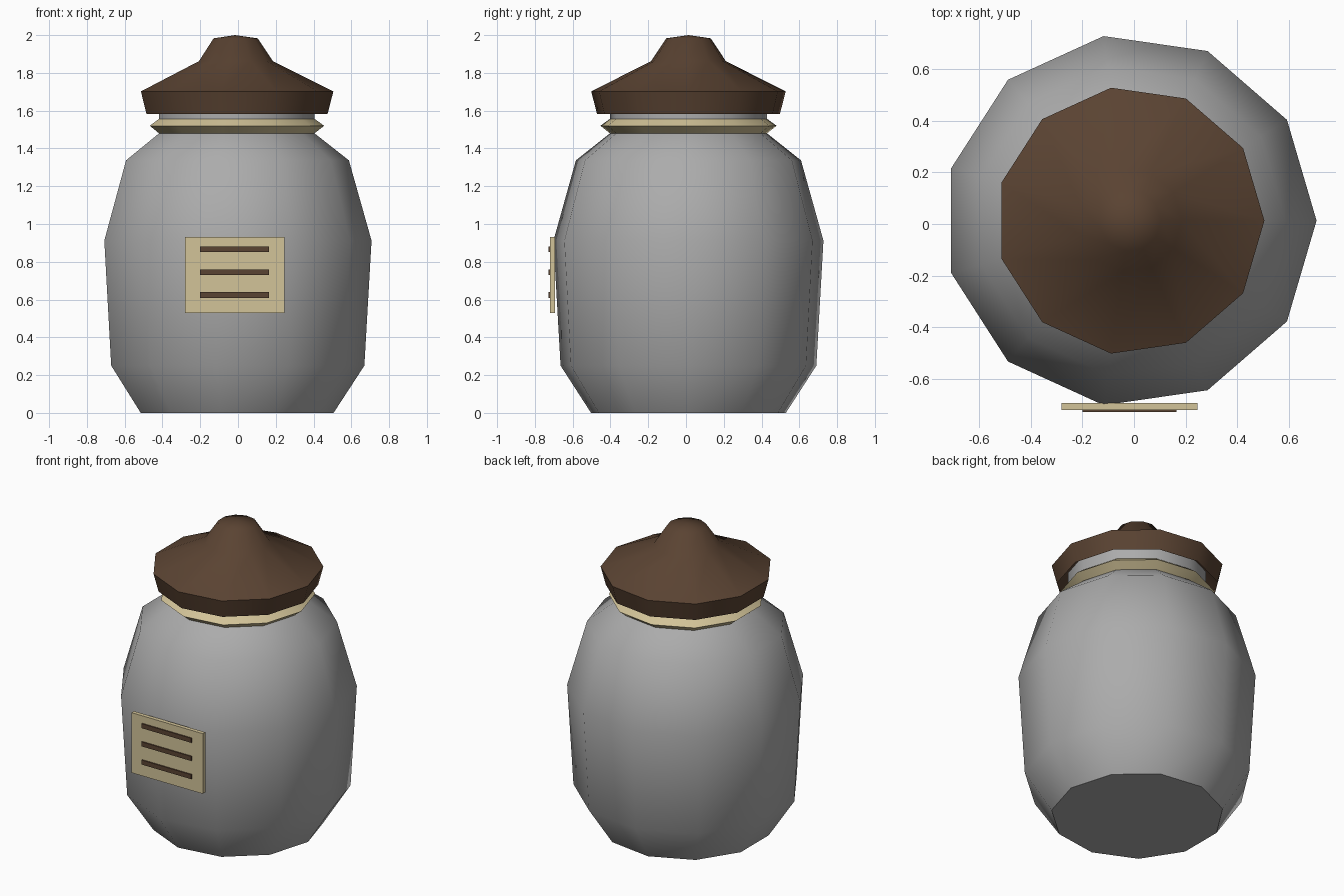
import bpy, bmesh, math

if "Cube" in bpy.data.objects:
    bpy.data.objects.remove(bpy.data.objects["Cube"])

SIDES = 11
CX, CY = -0.015, 0.013      # axis of the turned parts


def material(name, rgb):
    m = bpy.data.materials.new(name)
    m.diffuse_color = (*rgb, 1)
    m.use_nodes = True
    m.node_tree.nodes["Principled BSDF"].inputs["Base Color"].default_value = m.diffuse_color
    return m


GREY = material("grey glaze", (0.41, 0.41, 0.41))
BROWN = material("dark brown", (0.102, 0.056, 0.032))
CREAM = material("cream", (0.645, 0.546, 0.314))


def finish(bm, name, mat, smooth=True):
    bmesh.ops.recalc_face_normals(bm, faces=bm.faces)
    me = bpy.data.meshes.new(name)
    bm.to_mesh(me)
    bm.free()
    ob = bpy.data.objects.new(name, me)
    bpy.context.collection.objects.link(ob)
    me.materials.append(mat)
    if smooth:
        bpy.ops.object.select_all(action='DESELECT')
        ob.select_set(True)
        bpy.context.view_layer.objects.active = ob
        bpy.ops.object.shade_smooth_by_angle(angle=math.radians(50))
    return ob


def lathe(name, profile, mat, cap_bottom=False, cap_top=False, closed=False):
    """Turn a (radius, z) profile; a zero radius makes a single tip."""
    bm = bmesh.new()
    rings = []
    for r, z in profile:
        n = SIDES if r else 1
        rings.append([bm.verts.new((CX + r * math.cos(math.tau * i / SIDES),
                                    CY + r * math.sin(math.tau * i / SIDES), z))
                      for i in range(n)])
    pairs = list(zip(rings, rings[1:])) + ([(rings[-1], rings[0])] if closed else [])
    for a, b in pairs:
        for i in range(SIDES):
            j = (i + 1) % SIDES
            if len(b) == 1:
                bm.faces.new((a[i], a[j], b[0]))
            else:
                bm.faces.new((a[i], a[j], b[j], b[i]))
    if cap_bottom:
        bm.faces.new(rings[0][::-1])
    if cap_top:
        bm.faces.new(rings[-1])
    return finish(bm, name, mat)


def box(name, lo, hi, mat):
    bm = bmesh.new()
    bmesh.ops.create_cube(bm, size=1)
    for v in bm.verts:
        v.co = [l + (c + 0.5) * (h - l) for l, c, h in zip(lo, v.co, hi)]
    return finish(bm, name, mat, smooth=False)


# Jar body with its neck running up inside the lid
lathe("jar_body", [(0.521, 0), (0.684, 0.25), (0.722, 0.912), (0.602, 1.337),
                   (0.42, 1.48), (0.42, 1.66)], GREY, cap_bottom=True, cap_top=True)

# Cord around the neck
lathe("neck_band", [(0.42, 1.48), (0.471, 1.52), (0.42, 1.557)], CREAM, closed=True)

# Lid with knob, open underneath
lathe("lid", [(0.489, 1.582), (0.52, 1.702), (0.2, 1.862), (0.119, 1.983), (0, 2.0)], BROWN)

# Label plate and its three painted lines
box("label", (-0.28, -0.72, 0.53), (0.245, -0.694, 0.93), CREAM)
for k, z in enumerate((0.624, 0.745, 0.866)):
    box(f"label_line_{k + 1}", (-0.2, -0.728, z - 0.015), (0.165, -0.7195, z + 0.015), BROWN)
